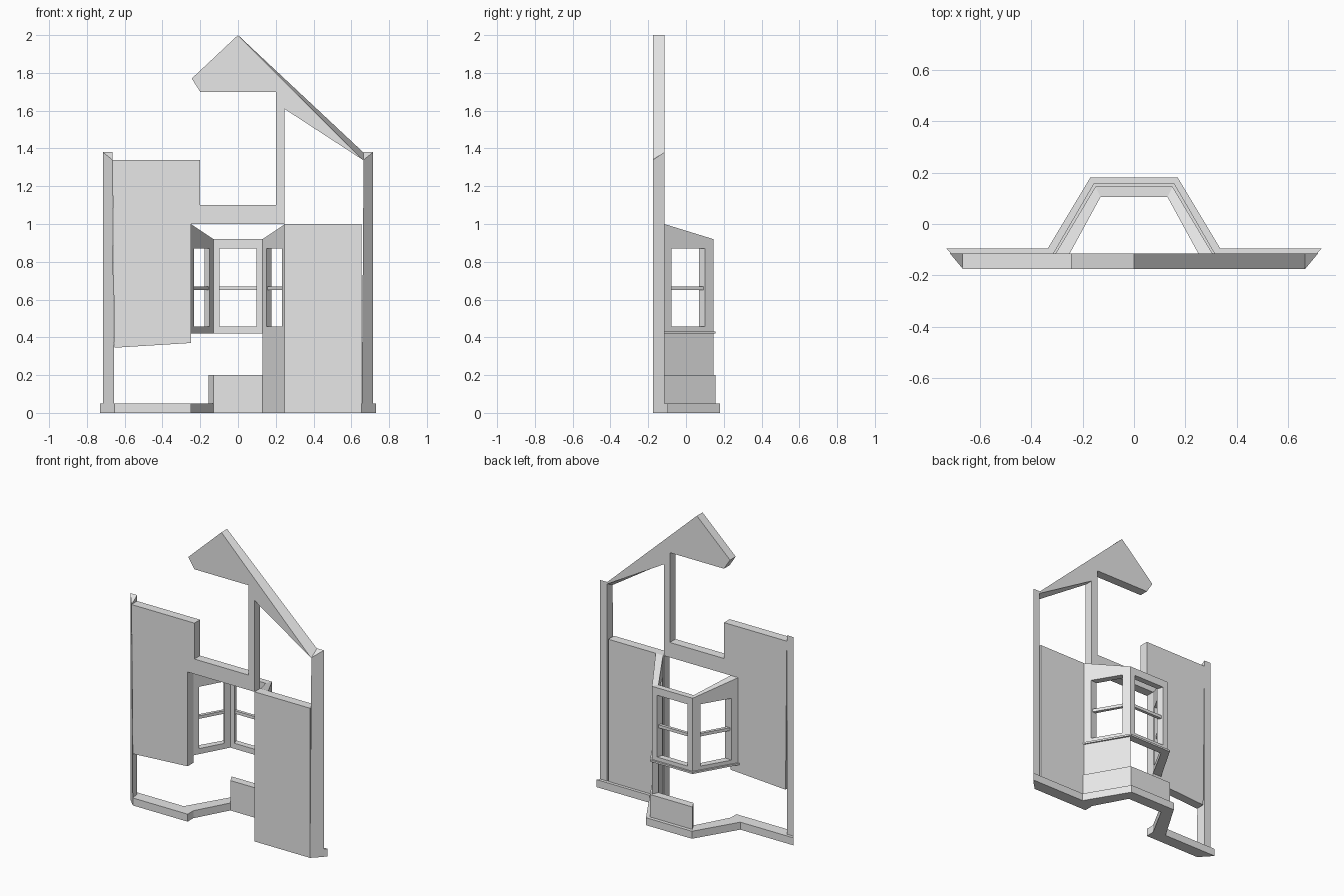
import bpy
import bmesh

cube = bpy.data.objects.get("Cube")
if cube:
    bpy.data.objects.remove(cube, do_unlink=True)

grey = bpy.data.materials.new("plain grey")
grey.use_nodes = True
grey.diffuse_color = (0.8, 0.8, 0.8, 1)
grey.node_tree.nodes["Principled BSDF"].inputs["Base Color"].default_value = (0.8, 0.8, 0.8, 1)

INSIDE, OUTSIDE = -0.175, -0.115   # wall faces in y


def bridge(name, rings, cyclic=False):
    """Join matching rings of points; cap both ends unless cyclic."""
    bm = bmesh.new()
    loops = [[bm.verts.new(p) for p in ring] for ring in rings]
    pairs = list(zip(loops, loops[1:]))
    if cyclic:
        pairs.append((loops[-1], loops[0]))
    else:
        bm.faces.new(loops[0])
        bm.faces.new(loops[-1])
    for a, b in pairs:
        n = len(a)
        for i in range(n):
            j = (i + 1) % n
            bm.faces.new((a[i], a[j], b[j], b[i]))
    bmesh.ops.recalc_face_normals(bm, faces=bm.faces[:])
    mesh = bpy.data.meshes.new(name)
    bm.to_mesh(mesh)
    bm.free()
    mesh.materials.append(grey)
    ob = bpy.data.objects.new(name, mesh)
    bpy.context.collection.objects.link(ob)
    return ob


def slab(name, outline, back=None):
    """Upright wall piece from an x-z outline."""
    return bridge(name, [[(x, INSIDE, z) for x, z in outline],
                         [(x, OUTSIDE, z) for x, z in back or outline]])


def plate(name, outline, z0, z1):
    """Flat-topped piece from an x-y outline."""
    return bridge(name, [[(x, y, z) for x, y in outline] for z in (z0, z1)])


# main wall
slab("right_wall", [(-0.655, 0.345), (-0.25, 0.37), (-0.25, 1.0), (-0.2, 1.0),
                    (-0.2, 1.34), (-0.665, 1.34)])
slab("left_wall", [(0.245, 0), (0.655, 0), (0.655, 1.0), (0.245, 1.0)])
slab("window_beam", [(-0.2, 1.0), (0.245, 1.0), (0.245, 1.1), (-0.2, 1.1)])

# gable with its upright, the low end mitred to the corner post
gable = [(0, 2), (-0.245, 1.77), (-0.2, 1.7), (0.2, 1.7), (0.2, 1.1),
         (0.245, 1.1), (0.245, 1.61)]
slab("gable", gable + [(0.66, 1.34)], gable + [(0.7, 1.345)])

# mitred corner posts
for side, s in (("right", -1), ("left", 1)):
    bridge(side + "_corner_post", [
        [(s * 0.655, INSIDE, 0), (s * 0.715, OUTSIDE, 0), (s * 0.665, OUTSIDE, 0)],
        [(s * 0.665, INSIDE, 1.34), (s * 0.715, OUTSIDE, 1.38), (s * 0.665, OUTSIDE, 1.38)]])


# bay paths, running from the right side round to the left
def bay_path(x_wall, y_wall, x_bay, y_bay):
    return [(-x_wall, y_wall), (-x_bay, y_bay), (x_bay, y_bay), (x_wall, y_wall)]


inner = bay_path(0.25, OUTSIDE, 0.13, 0.105)
outer = bay_path(0.305, OUTSIDE, 0.15, 0.145)
band_path = bay_path(0.315, OUTSIDE, 0.157, 0.157)
plinth_path = bay_path(0.335, -0.095, 0.17, 0.18)

# plinth along the wall and round the bay
plate("plinth", [(-0.655, INSIDE), (-0.73, -0.095)] + plinth_path
      + [(0.73, -0.095), (0.655, INSIDE), (0.25, INSIDE)] + inner[::-1]
      + [(-0.25, INSIDE)], 0, 0.05)


def bay_piece(name, i, path, z0, z1):
    plate(name, [inner[i], inner[i + 1], path[i + 1], path[i]], z0, z1)


# remaining lower bay walls and the sill
bay_piece("bay_band_back", 1, band_path, 0.05, 0.2)
bay_piece("bay_band_left", 2, band_path, 0.05, 0.2)
bay_piece("bay_lower_wall_left", 2, outer, 0.2, 0.42)
plate("bay_sill", band_path + inner[::-1], 0.42, 0.432)


def along(path, i, t):
    (ax, ay), (bx, by) = path[i], path[i + 1]
    return ax + (bx - ax) * t, ay + (by - ay) * t


def rect(path, i, t0, t1, z0, za, zb):
    a, b = along(path, i, t0), along(path, i, t1)
    return [(*a, z0), (*b, z0), (*b, zb), (*a, za)]


# bay window frames with sloping tops, and one crossbar each
tops = [1.0, 0.92, 0.92, 1.0]
openings = [(0.15, 0.83), (0.12, 0.88), (0.17, 0.85)]
for i, side in enumerate(("right", "back", "left")):
    t0, t1 = openings[i]
    whole = (0, 1, 0.43, tops[i], tops[i + 1])
    hole = (t0, t1, 0.457, 0.87, 0.87)
    bridge("bay_window_" + side, [rect(inner, i, *whole), rect(inner, i, *hole),
                                  rect(outer, i, *hole), rect(outer, i, *whole)], True)
    bar = (t0, t1, 0.65, 0.67, 0.67)
    mid = [tuple((a * 3 + b) / 4 for a, b in zip(p, q)) for p, q in zip(inner, outer)]
    far = [tuple((a + b * 3) / 4 for a, b in zip(p, q)) for p, q in zip(inner, outer)]
    bridge("window_crossbar_" + side, [rect(mid, i, *bar), rect(far, i, *bar)])
